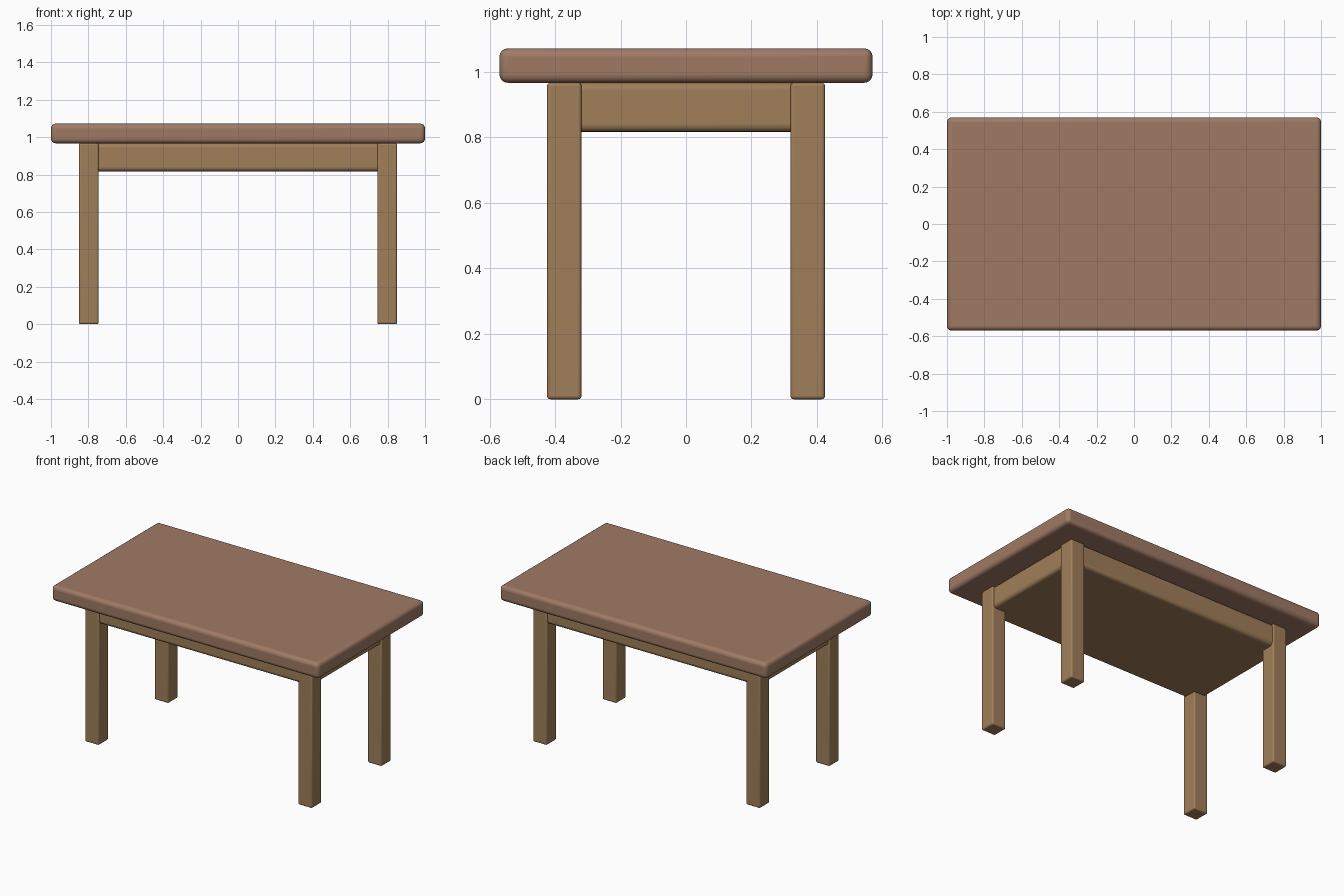
import bpy

if "Cube" in bpy.data.objects:
    bpy.data.objects.remove(bpy.data.objects["Cube"])


def material(name, rgb):
    m = bpy.data.materials.new(name)
    m.diffuse_color = (*rgb, 1)
    m.use_nodes = True
    m.node_tree.nodes["Principled BSDF"].inputs["Base Color"].default_value = m.diffuse_color
    return m


top_wood = material("reddish_wood", (0.35, 0.195, 0.13))
frame_wood = material("tan_wood", (0.35, 0.21, 0.10))


def rounded_box(name, centre, size, radius, mat):
    bpy.ops.mesh.primitive_cube_add(size=1, location=centre)
    ob = bpy.context.object
    ob.name = name
    ob.scale = size
    bpy.ops.object.transform_apply(location=False, rotation=False, scale=True)
    bevel = ob.modifiers.new("rounded_edges", 'BEVEL')
    bevel.width = radius
    bevel.segments = 4
    ob.data.materials.append(mat)
    bpy.ops.object.shade_smooth_by_angle()
    return ob


HEIGHT, UNDERSIDE, APRON_LOW = 1.072, 0.967, 0.817

# Table top slab
rounded_box("table_top", (0, 0, (HEIGHT + UNDERSIDE) / 2),
            (2, 1.14, HEIGHT - UNDERSIDE), 0.025, top_wood)

# Solid apron block under the top, just inside the legs' outer faces
rounded_box("apron", (0, 0, (UNDERSIDE + APRON_LOW) / 2),
            (1.68, 0.83, UNDERSIDE - APRON_LOW), 0.022, frame_wood)

# Four square legs
for side, sx in (("left", -1), ("right", 1)):
    for end, sy in (("front", -1), ("back", 1)):
        rounded_box(f"{end}_{side}_leg", (sx * 0.798, sy * 0.372, UNDERSIDE / 2),
                    (0.105, 0.105, UNDERSIDE), 0.01, frame_wood)
